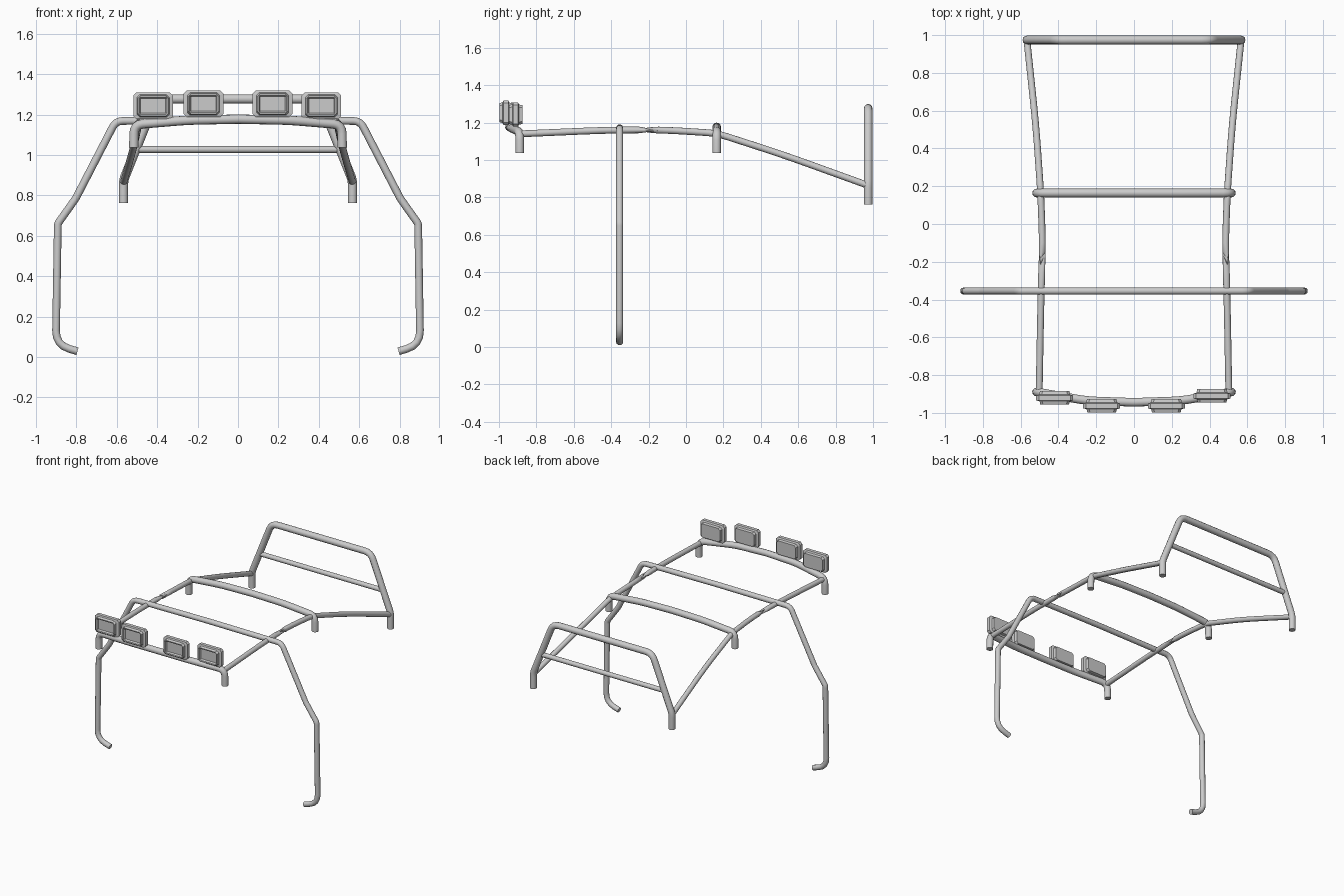
import bpy, bmesh, math
from mathutils import Vector

if "Cube" in bpy.data.objects:
    bpy.data.objects.remove(bpy.data.objects["Cube"])


def rounded(points, bends, steps=4):
    """Replace each inner corner by a short arc; bends = trim length per inner corner."""
    pts = [Vector(p) for p in points]
    out = [pts[0]]
    for a, b, c, d in zip(pts, pts[1:], pts[2:], bends):
        p, q = b + (a - b).normalized() * d, b + (c - b).normalized() * d
        for i in range(steps + 1):
            t = i / steps
            out.append(p * (1 - t) ** 2 + b * 2 * t * (1 - t) + q * t ** 2)
    return out + [pts[-1]]


def mirrored(half):
    """Full left-right path from a right-hand half that ends near the centre."""
    return half + [Vector((-p.x, p.y, p.z)) for p in reversed(half) if p.x > 1e-4]


def smooth(obj):
    bpy.ops.object.select_all(action='DESELECT')
    obj.select_set(True)
    bpy.context.view_layer.objects.active = obj
    bpy.ops.object.shade_smooth_by_angle(angle=math.radians(35))


def tube(name, path, radius):
    curve = bpy.data.curves.new(name, 'CURVE')
    curve.dimensions = '3D'
    curve.bevel_depth = radius
    curve.bevel_resolution = 4
    curve.use_fill_caps = True
    spline = curve.splines.new('POLY')
    spline.points.add(len(path) - 1)
    for sp, p in zip(spline.points, path):
        sp.co = (*p, 1)
    obj = bpy.data.objects.new(name, curve)
    bpy.context.collection.objects.link(obj)
    bpy.ops.object.select_all(action='DESELECT')
    obj.select_set(True)
    bpy.context.view_layer.objects.active = obj
    bpy.ops.object.convert(target='MESH')
    smooth(bpy.context.object)


def lamp(name, x, y, z):
    """Lamp housing: chamfered rectangles lofted from recessed lens to back plate."""
    sections = [(.014, .062, .036), (.002, .068, .042), (0, .076, .050),
                (.018, .080, .056), (.022, .098, .065), (.048, .098, .065),
                (.053, .082, .054), (.072, .078, .050)]
    bm = bmesh.new()
    rings = []
    for dy, w, h in sections:
        c = .014 if w > .07 else .003
        outline = [(w - c, -h), (w, c - h), (w, h - c), (w - c, h),
                   (c - w, h), (-w, h - c), (-w, c - h), (c - w, -h)]
        rings.append([bm.verts.new((px, dy, pz)) for px, pz in outline])
    for a, b in zip(rings, rings[1:]):
        for i in range(8):
            j = (i + 1) % 8
            bm.faces.new((a[i], a[j], b[j], b[i]))
    bm.faces.new(rings[0])
    bm.faces.new(rings[-1])
    bmesh.ops.recalc_face_normals(bm, faces=bm.faces)
    mesh = bpy.data.meshes.new(name)
    bm.to_mesh(mesh)
    bm.free()
    obj = bpy.data.objects.new(name, mesh)
    obj.location = (x, y, z)
    bpy.context.collection.objects.link(obj)


# Main hoop reaching down to the ground
Y = -.355
tube("main_hoop", mirrored(rounded(
    [(.795, Y, .028), (.902, Y, .06), (.892, Y, .66), (.803, Y, .785),
     (.605, Y, 1.168), (0, Y, 1.172)], [.07, .012, .012, .035])), .019)

# Roof cross bars with short feet; the front one bows forward
for name, y, bow in (("front_roof_bar", -.889, .055), ("rear_roof_bar", .164, 0)):
    tube(name, mirrored(rounded(
        [(.516, y, 1.037), (.514, y, 1.15), (.25, y - bow * .85, 1.172),
         (0, y - bow, 1.177)], [.045, .06])), .023)

# Rear hoop and its cross tube
Y = .974
tube("rear_hoop", mirrored(rounded(
    [(.567, Y, .762), (.567, Y, .875), (.405, Y, 1.277), (0, Y, 1.277)],
    [.025, .05])), .023)
tube("rear_cross_tube", [(-.505, Y, 1.027), (.505, Y, 1.027)], .017)

# Side rails
for side, s in (("right", 1), ("left", -1)):
    rail = rounded([(s * .502, -.885, 1.14), (s * .492, -.355, 1.163),
                    (s * .484, -.1, 1.16), (s * .494, .164, 1.143),
                    (s * .519, .52, 1.028), (s * .567, .974, .864)],
                   [.2, .1, .06, .15])
    tube(side + "_side_rail", rail, .018)

# Four roof lamps
for name, x, y, z in (("lamp_outer_left", -.42, -.956, 1.243),
                      ("lamp_inner_left", -.171, -.998, 1.253),
                      ("lamp_inner_right", .171, -.998, 1.253),
                      ("lamp_outer_right", .413, -.946, 1.243)):
    lamp(name, x, y, z)
